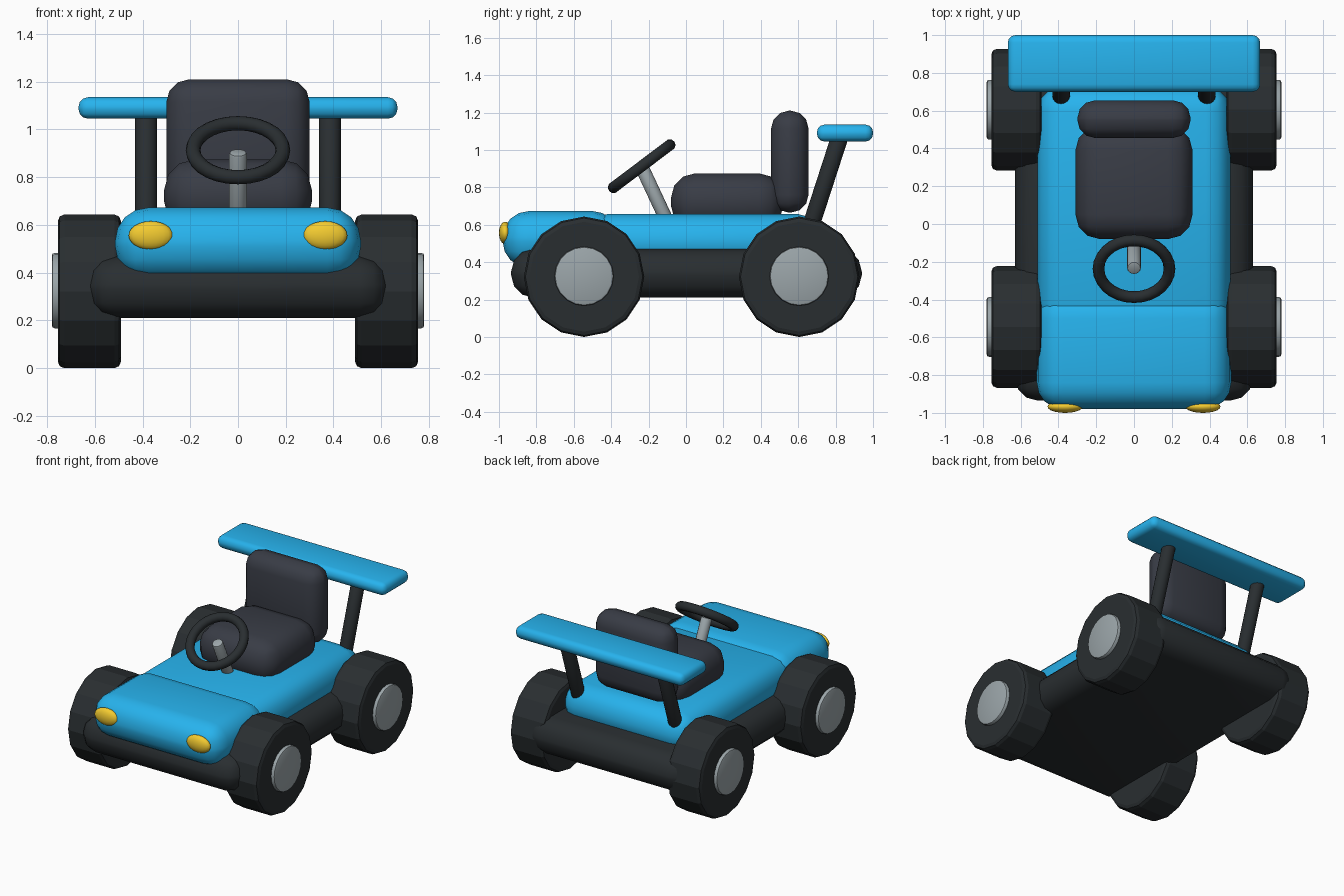
import bpy
from math import radians, pi
from mathutils import Vector

if "Cube" in bpy.data.objects:
    bpy.data.objects.remove(bpy.data.objects["Cube"])


def material(name, rgb):
    m = bpy.data.materials.new(name)
    m.diffuse_color = (*rgb, 1)
    m.use_nodes = True
    m.node_tree.nodes["Principled BSDF"].inputs["Base Color"].default_value = m.diffuse_color
    return m


BLUE = material("blue_paint", (0.02, 0.45, 0.85))
BLACK = material("black_rubber", (0.022, 0.027, 0.03))
SEAT = material("seat_fabric", (0.04, 0.045, 0.06))
AMBER = material("amber_lens", (0.9, 0.6, 0.03))
METAL = material("grey_metal", (0.33, 0.38, 0.4))


def finish(name, mat, bevel=0, segments=3, angle=35):
    o = bpy.context.object
    o.name = name
    o.data.materials.append(mat)
    if bevel:
        b = o.modifiers.new("bevel", 'BEVEL')
        b.width, b.segments = bevel, segments
        b.limit_method, b.angle_limit = 'ANGLE', radians(40)
        bpy.ops.object.modifier_apply(modifier=b.name)
    bpy.ops.object.shade_smooth_by_angle(angle=radians(angle))
    return o


def box(name, mat, x, y, z, bevel, segments=3):
    """Rounded box: x is the half width, y and z are (min, max)."""
    bpy.ops.mesh.primitive_cube_add(size=1, location=(0, sum(y) / 2, sum(z) / 2))
    bpy.context.object.scale = (2 * x, y[1] - y[0], z[1] - z[0])
    bpy.ops.object.transform_apply(location=False, rotation=False, scale=True)
    return finish(name, mat, bevel, segments)


def rod(name, mat, a, b, r, sides=16, bevel=0.01, segments=2, angle=35):
    a, b = Vector(a), Vector(b)
    d = b - a
    bpy.ops.mesh.primitive_cylinder_add(
        vertices=sides, radius=r, depth=d.length, location=(a + b) / 2,
        rotation=d.to_track_quat('Z', 'Y').to_euler())
    return finish(name, mat, bevel, segments, angle)


# Chassis, body and nose
box("chassis", BLACK, 0.63, (-0.935, 0.94), (0.21, 0.47), 0.12)
box("body", BLUE, 0.51, (-0.55, 0.73), (0.36, 0.657), 0.13)
box("nose", BLUE, 0.515, (-0.98, -0.36), (0.37, 0.673), 0.14, 4)

# Seat
box("seat_base", SEAT, 0.31, (-0.08, 0.52), (0.57, 0.875), 0.13)
box("seat_back", SEAT, 0.30, (0.455, 0.655), (0.665, 1.21), 0.095)

# Steering column and wheel
rod("steering_column", METAL, (0, -0.083, 0.58), (0, -0.235, 0.905), 0.037)
bpy.ops.mesh.primitive_torus_add(
    major_radius=0.188, minor_radius=0.031, major_segments=28, minor_segments=10,
    location=(0, -0.237, 0.913), rotation=(radians(37), 0, 0))
finish("steering_wheel", BLACK, angle=60)

# Rear wing
box("rear_wing", BLUE, 0.668, (0.70, 1.0), (1.045, 1.135), 0.04)

for side, s in (("right", 1), ("left", -1)):
    # Wing posts
    rod("wing_post_" + side, BLACK, (s * 0.385, 0.655, 0.555),
        (s * 0.385, 0.832, 1.1), 0.046, 16, 0.015)
    # Headlights
    bpy.ops.mesh.primitive_uv_sphere_add(
        segments=20, ring_count=12, radius=1, location=(s * 0.365, -0.967, 0.556))
    bpy.context.object.scale = (0.093, 0.033, 0.06)
    bpy.ops.object.transform_apply(location=False, rotation=False, scale=True)
    finish("headlight_" + side, AMBER, angle=60)
    # Tyres and hubcaps
    for end, y in (("front", -0.545), ("rear", 0.605)):
        rod(f"tyre_{end}_{side}", BLACK, (s * 0.49, y, 0.322),
            (s * 0.755, y, 0.322), 0.322, 16, 0.028, 2, 20)
        rod(f"hubcap_{end}_{side}", METAL, (s * 0.70, y, 0.325),
            (s * 0.78, y, 0.325), 0.158, 20, 0.012)
